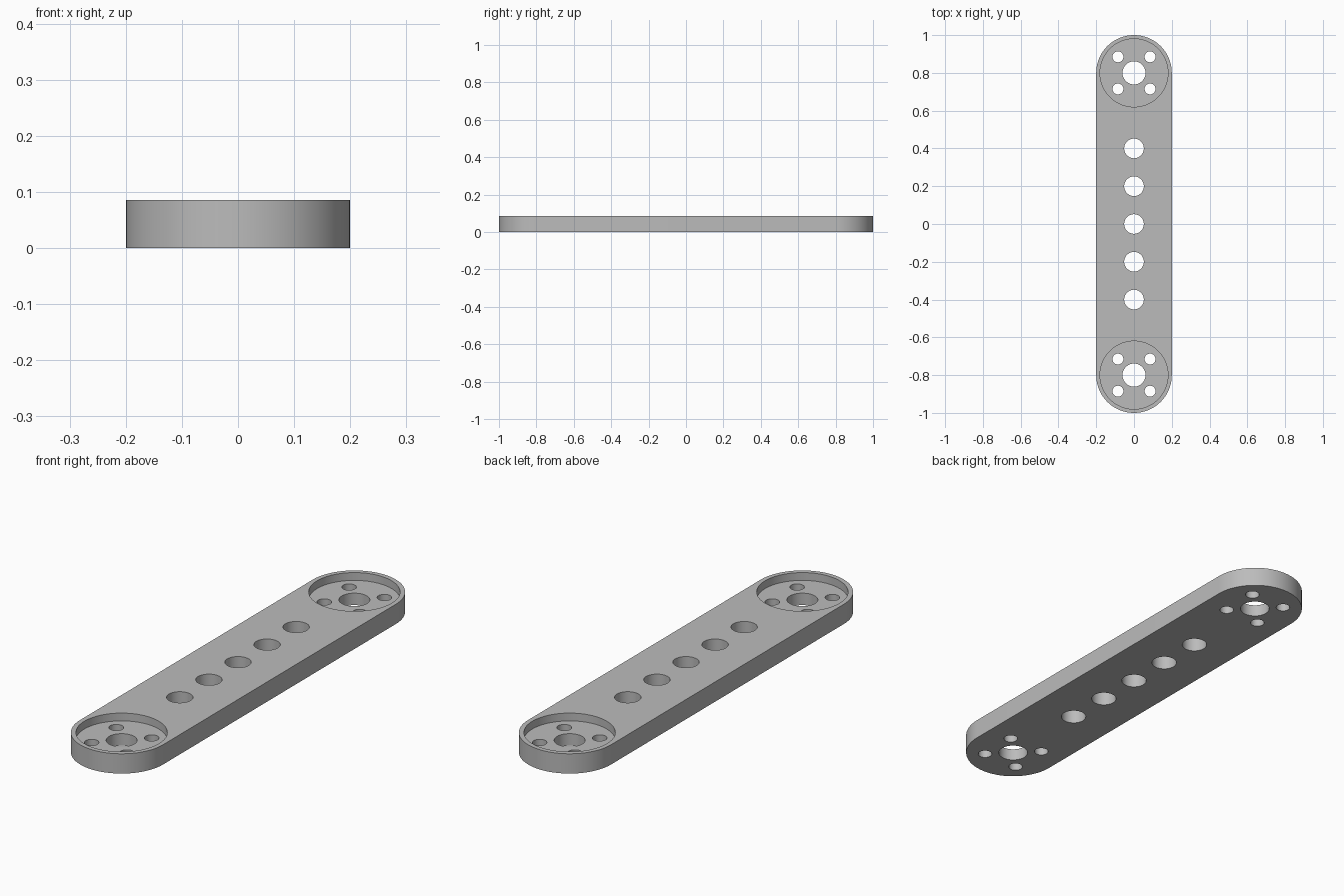
import bpy
import bmesh
from math import cos, sin, pi, radians
from mathutils import Matrix

HEIGHT, END_Y, END_R = 0.086, 0.8, 0.2
FLOOR_Z = 0.052

cube = bpy.data.objects.get("Cube")
if cube:
    bpy.data.objects.remove(cube, do_unlink=True)

grey = bpy.data.materials.new("satin grey")
grey.use_nodes = True
colour = (0.5, 0.5, 0.5, 1)
grey.diffuse_color = colour
grey.node_tree.nodes["Principled BSDF"].inputs["Base Color"].default_value = colour


def make_object(name, bm):
    bmesh.ops.recalc_face_normals(bm, faces=bm.faces)
    mesh = bpy.data.meshes.new(name)
    bm.to_mesh(mesh)
    bm.free()
    mesh.materials.append(grey)
    obj = bpy.data.objects.new(name, mesh)
    bpy.context.collection.objects.link(obj)
    return obj


def add_cutter(bm, x, y, radius, bottom=-0.1, top=0.2, segments=48):
    bmesh.ops.create_cone(bm, cap_ends=True, segments=segments, radius1=radius,
                          radius2=radius, depth=top - bottom,
                          matrix=Matrix.Translation((x, y, (top + bottom) / 2)))


def cut(target, name, bm):
    cutter = make_object(name, bm)
    cutter.hide_render = True
    mod = target.modifiers.new(name, "BOOLEAN")
    mod.operation = "DIFFERENCE"
    mod.solver = "EXACT"
    mod.object = cutter
    bpy.context.view_layer.objects.active = target
    bpy.ops.object.modifier_apply(modifier=mod.name)
    bpy.data.objects.remove(cutter, do_unlink=True)


# Bar with two half-round ends
STEPS = 48
bm = bmesh.new()
outline = []
for start, y in ((0, END_Y), (pi, -END_Y)):
    for i in range(STEPS + 1):
        a = start + pi * i / STEPS
        outline.append(bm.verts.new((END_R * cos(a), y + END_R * sin(a), 0)))
base = bm.faces.new(outline)
extruded = bmesh.ops.extrude_face_region(bm, geom=[base], use_keep_orig=True)
top_verts = [v for v in extruded["geom"] if isinstance(v, bmesh.types.BMVert)]
bmesh.ops.translate(bm, verts=top_verts, vec=(0, 0, HEIGHT))
bar = make_object("link_bar", bm)

# Round recess at each end
bm = bmesh.new()
for side in (-1, 1):
    add_cutter(bm, 0, side * END_Y, 0.18, bottom=FLOOR_Z, segments=96)
cut(bar, "recess_cutter", bm)

# Row of holes, then a hub hole and four bolt holes in each recess
bm = bmesh.new()
for i in range(-2, 3):
    add_cutter(bm, 0, i * 0.2, 0.052)
for side in (-1, 1):
    add_cutter(bm, 0, side * END_Y, 0.061)
    for dx in (-0.085, 0.085):
        for dy in (-0.085, 0.085):
            add_cutter(bm, dx, side * END_Y + dy, 0.029, segments=32)
cut(bar, "hole_cutter", bm)

# Smooth curved walls, sharp rims
bpy.ops.object.select_all(action="DESELECT")
bar.select_set(True)
bpy.context.view_layer.objects.active = bar
bpy.ops.object.shade_smooth_by_angle(angle=radians(30))
